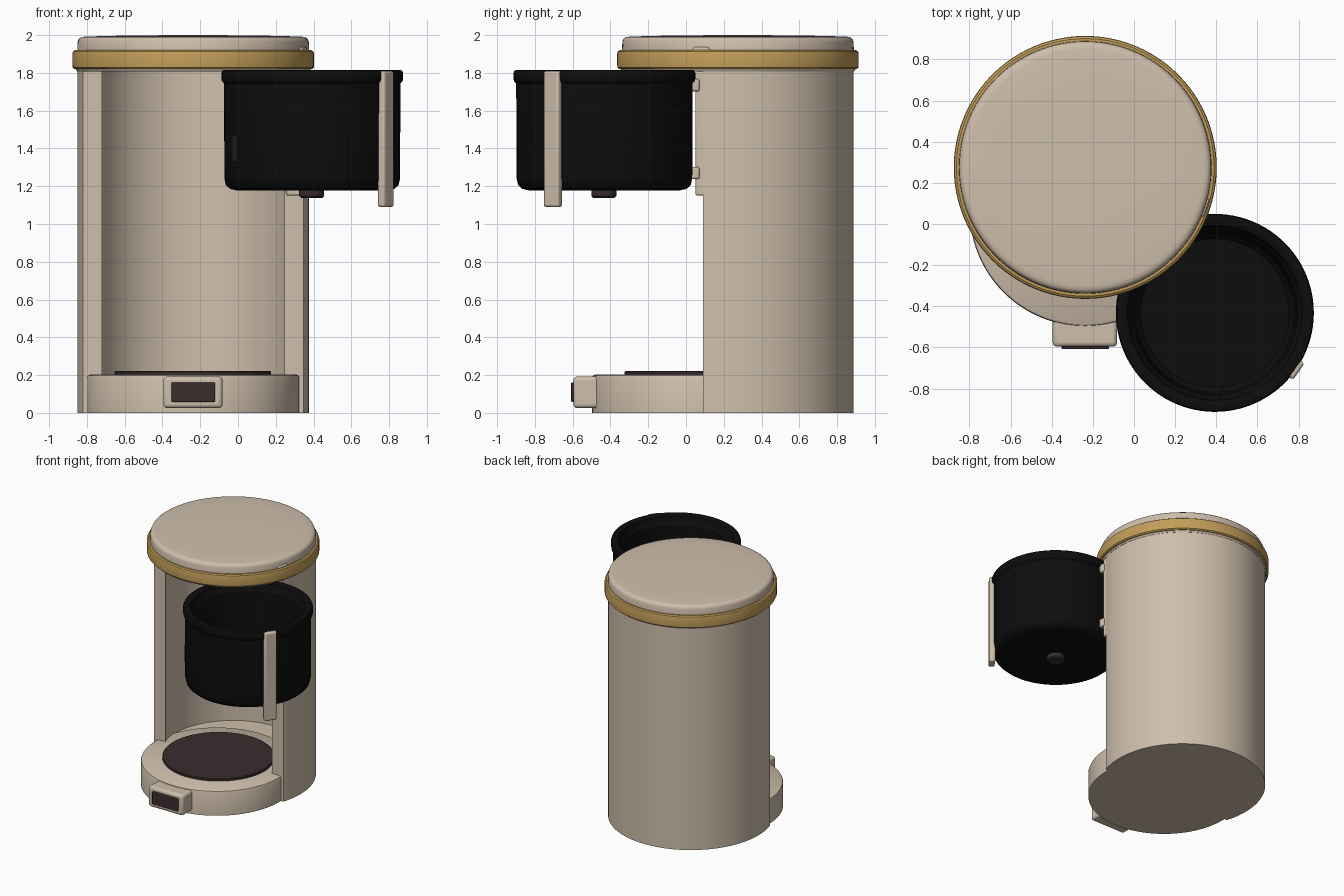
import bpy, bmesh, math
from mathutils import Matrix, Vector

if "Cube" in bpy.data.objects:
    bpy.data.objects.remove(bpy.data.objects["Cube"])


def material(name, rgb):
    m = bpy.data.materials.new(name)
    m.diffuse_color = (*rgb, 1)
    m.use_nodes = True
    m.node_tree.nodes["Principled BSDF"].inputs["Base Color"].default_value = m.diffuse_color
    return m


BEIGE = material("warm beige", (0.62, 0.52, 0.41))
GOLD = material("brushed gold", (0.54, 0.34, 0.10))
BLACK = material("black plastic", (0.004, 0.004, 0.004))
BROWN = material("dark brown", (0.042, 0.026, 0.027))


def finish(name, bm, mat, loc=(0, 0, 0), rot=0, bevel=0):
    bmesh.ops.recalc_face_normals(bm, faces=bm.faces)
    me = bpy.data.meshes.new(name)
    bm.to_mesh(me)
    bm.free()
    me.materials.append(mat)
    ob = bpy.data.objects.new(name, me)
    bpy.context.collection.objects.link(ob)
    ob.location = loc
    ob.rotation_euler.z = rot
    if bevel:
        b = ob.modifiers.new("bevel", "BEVEL")
        b.width, b.segments, b.limit_method = bevel, 3, "ANGLE"
        b.angle_limit = math.radians(40)
    bpy.ops.object.select_all(action="DESELECT")
    ob.select_set(True)
    bpy.context.view_layer.objects.active = ob
    bpy.ops.object.shade_smooth_by_angle(angle=math.radians(35))
    return ob


def lathe(name, profile, centre, mat, n=96):
    """Spin (radius, z) points about a vertical axis; radius 0 ends close it."""
    bm = bmesh.new()
    vs = [bm.verts.new((r, 0, z)) for r, z in profile]
    es = [bm.edges.new(p) for p in zip(vs, vs[1:])]
    bmesh.ops.spin(bm, geom=vs + es, axis=(0, 0, 1), cent=(0, 0, 0),
                   angle=math.tau, steps=n, use_duplicate=False)
    bmesh.ops.remove_doubles(bm, verts=bm.verts, dist=1e-4)
    return finish(name, bm, mat, (*centre, 0))


def box(name, lo, hi, mat, bevel=0.012, rot=0):
    lo, hi = Vector(lo), Vector(hi)
    bm = bmesh.new()
    bmesh.ops.create_cube(bm, size=1, matrix=Matrix.Diagonal((*(hi - lo), 1)))
    return finish(name, bm, mat, (lo + hi) / 2, rot, bevel)


def radial_box(name, centre, deg, radius, size, z, mat, bevel):
    """Box facing outward from an axis; size = (depth, width, height)."""
    a = math.radians(deg)
    c = Vector((centre[0] + radius * math.cos(a), centre[1] + radius * math.sin(a), z))
    h = Vector(size) / 2
    return box(name, c - h, c + h, mat, bevel, a)


def prism(name, pts, z0, z1, centre, mat):
    bm = bmesh.new()
    f = bm.faces.new([bm.verts.new((x, y, z0)) for x, y in pts])
    top = bmesh.ops.extrude_face_region(bm, geom=[f])["geom"]
    bmesh.ops.translate(bm, vec=(0, 0, z1 - z0),
                        verts=[v for v in top if isinstance(v, bmesh.types.BMVert)])
    return finish(name, bm, mat, (*centre, 0))


def arc(r, cut, n=72):
    """Counter-clockwise arc of radius r, ending on the line y = cut both sides."""
    a = math.asin(cut / r)
    return [(r * math.cos(a + (math.pi - 2 * a) * i / n),
             r * math.sin(a + (math.pi - 2 * a) * i / n)) for i in range(n + 1)]


AXIS = (-0.237, 0.275)      # main column
BASE = (-0.237, 0.065)      # foot
POT = (0.393, -0.432)       # swung-out basket

# column: C-shaped wall with open front, and solid floor
outer, inner = arc(0.613, -0.185), arc(0.517, -0.185)
prism("column_wall", outer + inner[::-1], 0.0, 1.815, AXIS, BEIGE)
prism("column_floor", arc(0.605, -0.18), 0.0, 0.195, AXIS, BEIGE)

# foot with warming plate and switch
lathe("base", [(0, 0), (0.562, 0), (0.562, 0.188), (0.558, 0.197), (0.548, 0.203),
               (0, 0.203)], BASE, BEIGE)
lathe("warming_plate", [(0, 0.2), (0.415, 0.2), (0.415, 0.217), (0.41, 0.221), (0, 0.221)],
      (-0.239, 0.09), BROWN)
box("switch_housing", (-0.395, -0.596, 0.025), (-0.082, -0.40, 0.193), BEIGE, 0.02)
box("switch", (-0.352, -0.608, 0.058), (-0.122, -0.585, 0.162), BROWN, 0.006)

# top: under rim, gold band, lid
lathe("under_rim", [(0, 1.808), (0.615, 1.808), (0.625, 1.825), (0, 1.825)], AXIS, BEIGE)
lathe("gold_band", [(0, 1.82), (0.628, 1.82), (0.638, 1.828), (0.639, 1.84), (0.639, 1.903),
                    (0.636, 1.913), (0.626, 1.92), (0, 1.92)], AXIS, GOLD)
lathe("lid", [(0, 1.915), (0.614, 1.915), (0.612, 1.965), (0.606, 1.98), (0.594, 1.989),
              (0.575, 1.992), (0.45, 1.996), (0.25, 1.999), (0, 2.0)], AXIS, BEIGE)
radial_box("lid_catch", AXIS, -18.5, 0.607, (0.03, 0.09, 0.022), 1.925, BEIGE, 0.008)

# hinge between column and basket
box("hinge_strip", (0.255, 0.05, 1.15), (0.345, 0.11, 1.812), BEIGE, 0.012)
for i, z in enumerate((1.27, 1.735)):
    box(f"hinge_knuckle_{i + 1}", (0.28, 0.0, z - 0.033), (0.362, 0.072, z + 0.033), BEIGE, 0.012)

# hollow filter basket
lathe("filter_basket", [(0, 1.178), (0.40, 1.178), (0.435, 1.186), (0.457, 1.206), (0.465, 1.24),
                        (0.467, 1.745), (0.478, 1.755), (0.481, 1.768), (0.481, 1.80),
                        (0.476, 1.812), (0.465, 1.816), (0.44, 1.816), (0.425, 1.808),
                        (0.415, 1.765), (0.40, 1.745), (0.385, 1.27), (0.36, 1.24),
                        (0, 1.235)], POT, BLACK)
lathe("drip_nozzle", [(0, 1.138), (0.055, 1.138), (0.066, 1.148), (0.066, 1.185), (0, 1.185)],
      (0.39, -0.435), BROWN, 32)
radial_box("basket_handle", POT, -35, 0.475, (0.046, 0.098, 0.722), 1.45, BEIGE, 0.014)
for i, deg in enumerate((206.5, 209.8)):
    radial_box(f"side_slot_{i + 1}", POT, deg, 0.466, (0.012, 0.022, 0.14), 1.4, BROWN, 0.004)
